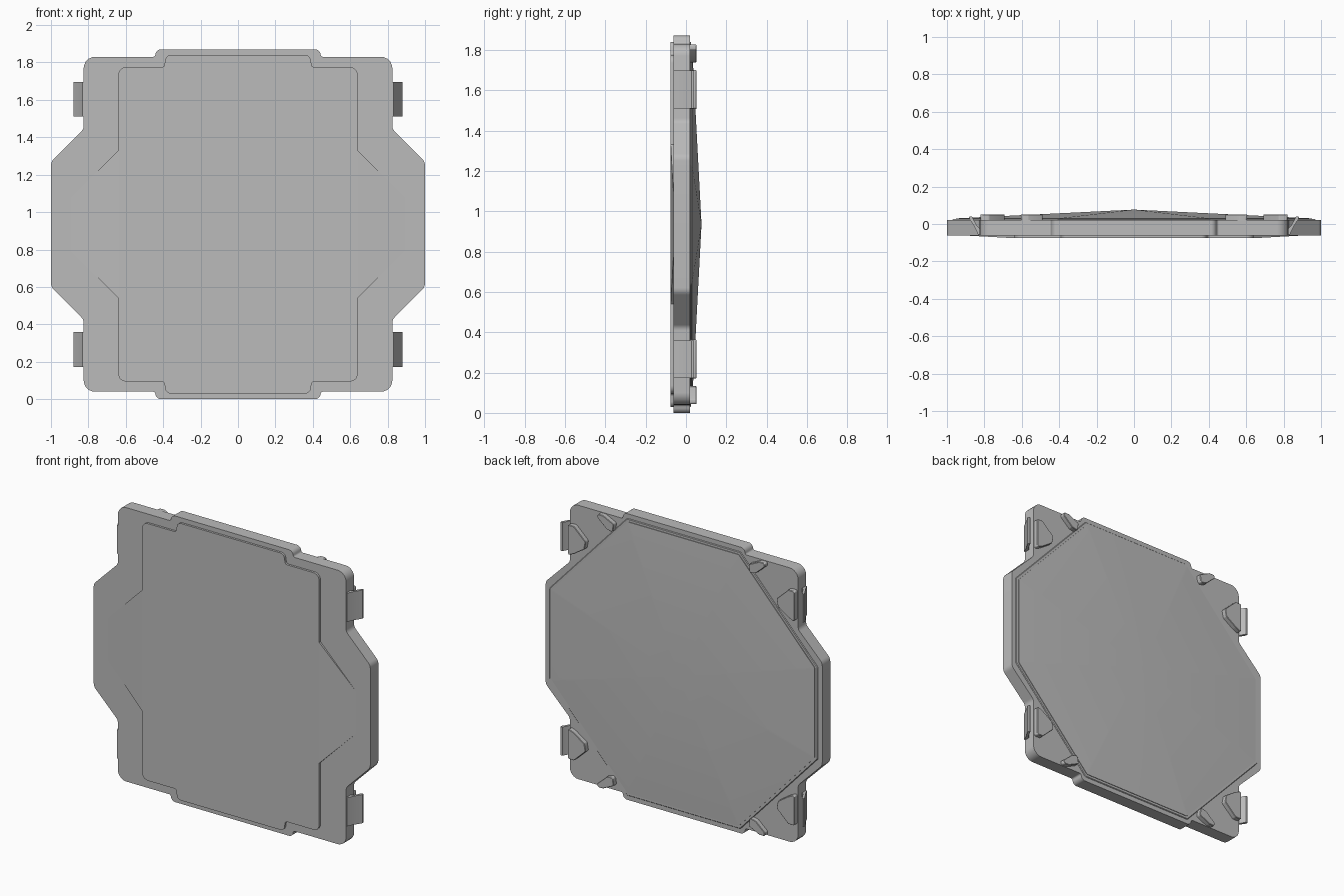
import bpy, bmesh, math
from mathutils import Vector

if "Cube" in bpy.data.objects:
    bpy.data.objects.remove(bpy.data.objects["Cube"])

CZ = 0.935  # height of the centre line
grey = bpy.data.materials.new("plain_grey")
grey.diffuse_color = (0.5, 0.5, 0.5, 1)
grey.use_nodes = True
grey.node_tree.nodes["Principled BSDF"].inputs["Base Color"].default_value = grey.diffuse_color


def rounded(points, steps=5):
    """Round the corners of a closed outline of (x, z, radius) points."""
    out = []
    for i, (x, z, r) in enumerate(points):
        p = Vector((x, z))
        a = Vector(points[i - 1][:2]) - p
        b = Vector(points[(i + 1) % len(points)][:2]) - p
        if r == 0:
            out.append(p)
            continue
        a.normalize()
        b.normalize()
        half = a.angle(b) / 2
        d = r / math.tan(half)
        p0, p1 = p + a * d, p + b * d
        c = p + (a + b).normalized() * (r / math.sin(half))
        for k in range(steps + 1):
            v = p0.lerp(p1, k / steps) - c
            out.append(c + v.normalized() * r)
    return out


def four_way(quarter):
    """Mirror a quarter outline (top centre to right side) into a full one."""
    right = quarter + [(x, -z, r) for x, z, r in reversed(quarter)]
    return right + [(-x, z, r) for x, z, r in reversed(right)]


def finish(name, bm, angle=30):
    bmesh.ops.recalc_face_normals(bm, faces=bm.faces)
    mesh = bpy.data.meshes.new(name)
    bm.to_mesh(mesh)
    bm.free()
    mesh.materials.append(grey)
    obj = bpy.data.objects.new(name, mesh)
    bpy.context.collection.objects.link(obj)
    bpy.ops.object.select_all(action='DESELECT')
    obj.select_set(True)
    bpy.context.view_layer.objects.active = obj
    bpy.ops.object.shade_smooth_by_angle(angle=math.radians(angle))
    return obj


def slab(name, outline, y0, y1, bevel=0):
    """Extrude an outline in x, z from y0 to y1."""
    bm = bmesh.new()
    face = bm.faces.new([bm.verts.new((p[0], y0, p[1] + CZ)) for p in outline])
    ext = bmesh.ops.extrude_face_region(bm, geom=[face])
    for v in ext["geom"]:
        if isinstance(v, bmesh.types.BMVert):
            v.co.y = y1
    obj = finish(name, bm)
    if bevel:
        mod = obj.modifiers.new("edge", 'BEVEL')
        mod.width, mod.segments = bevel, 1
    return obj


# main plate with side wings and end tabs
plate = [(0.435, 0.935, 0.03), (0.445, 0.895, 0.012), (0.825, 0.895, 0.06),
         (0.825, 0.51, 0.04), (1.0, 0.335, 0.05)]
slab("base_plate", rounded(four_way(plate)), -0.062, 0.021)

# raised front panel
panel = [(0.385, 0.905, 0.03), (0.395, 0.84, 0.015), (0.64, 0.84, 0.04),
         (0.64, 0.395, 0)]
slab("front_panel", rounded(four_way(panel)), -0.076, -0.05)

# sloping wings that carry the panel down to the plate
for side, s in (("right", 1), ("left", -1)):
    bm = bmesh.new()
    rows = [[bm.verts.new((s * x, y, CZ + z)) for z in (h, -h)]
            for x, y, h in ((0.64, -0.076, 0.395), (0.91, -0.061, 0.125),
                            (0.64, -0.055, 0.395))]
    for a, b in ((0, 1), (1, 2), (2, 0)):
        bm.faces.new((rows[a][0], rows[a][1], rows[b][1], rows[b][0]))
    for k in (0, 1):
        bm.faces.new([row[k] for row in rows])
    finish(side + "_panel_slope", bm)

# eight-sided back rim and shallow dome
octagon = four_way([(0.41, 0.905, 0.02), (0.97, 0.30, 0.02)])
slab("back_rim", rounded(octagon, 3), 0.01, 0.026, 0.004)
bm = bmesh.new()
ring = rounded([(x * 0.98, z * 0.98, r) for x, z, r in octagon], 3)
low = [bm.verts.new((p.x, 0.02, CZ + p.y)) for p in ring]
top = [bm.verts.new((p.x, 0.030, CZ + p.y)) for p in ring]
apex = bm.verts.new((0, 0.077, CZ))
for i in range(len(ring)):
    j = (i + 1) % len(ring)
    bm.faces.new((low[i], low[j], top[j], top[i]))
    bm.faces.new((top[i], top[j], apex))
finish("back_dome", bm)

# corner pegs and spring clips, one set in each corner
big_peg = [(0.82, 0.765, 0.01), (0.775, 0.765, 0.015), (0.69, 0.685, 0.015),
           (0.70, 0.635, 0.015), (0.775, 0.585, 0.015), (0.82, 0.565, 0.01)]
small_peg = [(0.605, 0.892, 0.01), (0.565, 0.892, 0.015), (0.487, 0.855, 0.012),
             (0.495, 0.80, 0.012), (0.54, 0.81, 0.012), (0.605, 0.868, 0.008)]
clip = [(0.815, -0.06), (0.832, -0.06), (0.85, -0.02), (0.88, 0.028),
        (0.878, 0.04), (0.866, 0.04), (0.84, -0.01), (0.815, -0.03)]
for sx, hor in ((1, "right"), (-1, "left")):
    for sz, ver in ((1, "upper"), (-1, "lower")):
        tag = f"{ver}_{hor}_"
        for name, shape in (("large_peg", big_peg), ("small_peg", small_peg)):
            pts = [(sx * p.x, sz * p.y) for p in rounded(shape, 3)]
            slab(tag + name, pts, 0.01, 0.052, 0.003)
        bm = bmesh.new()
        a, b = [[bm.verts.new((sx * x, y, CZ + sz * z)) for x, y in clip]
                for z in (0.575, 0.762)]
        bm.faces.new(a)
        bm.faces.new(b)
        for i in range(len(clip)):
            bm.faces.new((a[i - 1], a[i], b[i], b[i - 1]))
        finish(tag + "clip", bm)
